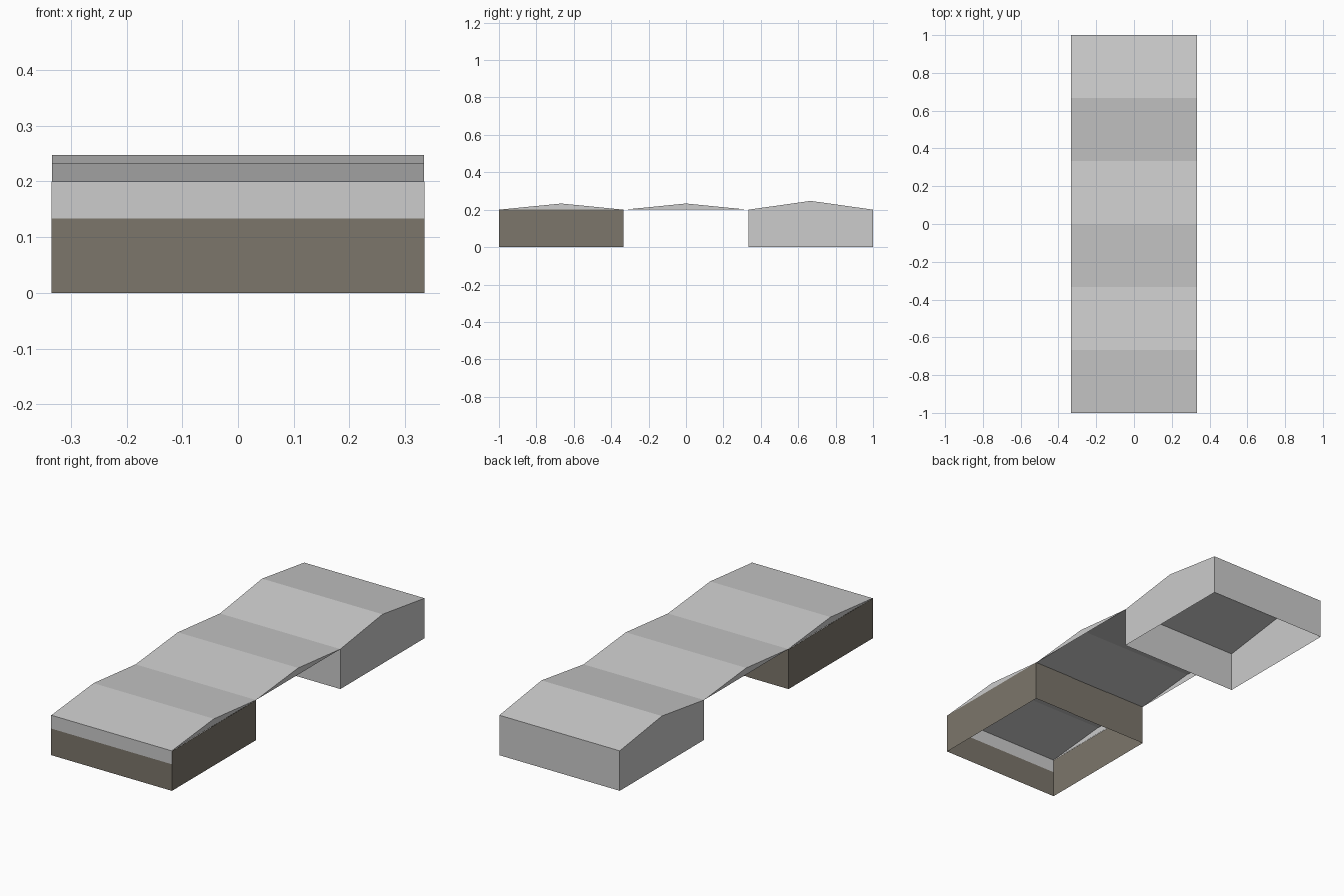
import bpy

if "Cube" in bpy.data.objects:
    bpy.data.objects.remove(bpy.data.objects["Cube"])

W = 1 / 3      # half width and half depth of each bay
H = 0.2        # wall height
TRIM = 0.133   # bottom of the grey band on the front wall


def material(name, rgb):
    m = bpy.data.materials.new(name)
    m.diffuse_color = (*rgb, 1)
    m.use_nodes = True
    m.node_tree.nodes["Principled BSDF"].inputs["Base Color"].default_value = m.diffuse_color
    return m


grey = material("light_grey", (0.604, 0.604, 0.604))
brown = material("dark_taupe", (0.202, 0.181, 0.147))


def mesh_object(name, verts, faces, mat):
    me = bpy.data.meshes.new(name)
    me.from_pydata(verts, [], faces)
    me.materials.append(mat)
    ob = bpy.data.objects.new(name, me)
    bpy.context.collection.objects.link(ob)
    return ob


def wall(name, a, b, z0, z1, mat):
    """Single upright sheet from plan point a to b, facing right of a->b."""
    mesh_object(name, [(*a, z0), (*b, z0), (*b, z1), (*a, z1)], [(0, 1, 2, 3)], mat)


def roof(name, yc, ridge):
    """Gabled roof shell, open underneath."""
    verts = [(x, y, z) for x in (-W, W)
             for y, z in ((yc - W, H), (yc, ridge), (yc + W, H))]
    mesh_object(name, verts, [(0, 3, 4, 1), (1, 4, 5, 2), (0, 1, 2), (3, 5, 4)], grey)


# Roofs of the three bays
roof("front_roof", -2 * W, 0.233)
roof("middle_roof", 0, 0.233)
roof("back_roof", 2 * W, 0.247)

# Back bay: four grey walls, open below
y0, y1 = W, 1
wall("back_bay_front_wall", (-W, y0), (W, y0), 0, H, grey)
wall("back_bay_right_wall", (W, y0), (W, y1), 0, H, grey)
wall("back_bay_back_wall", (W, y1), (-W, y1), 0, H, grey)
wall("back_bay_left_wall", (-W, y1), (-W, y0), 0, H, grey)

# Front bay: taupe walls, with a grey band along the top of the front
B = W + 0.001
y0, y1 = -1, -W
wall("front_bay_front_wall", (-B, y0), (B, y0), 0, TRIM, brown)
wall("front_bay_front_band", (-B, y0), (B, y0), TRIM, H, grey)
wall("front_bay_right_wall", (B, y0), (B, y1), 0, H, brown)
wall("front_bay_left_wall", (-B, y1), (-B, y0), 0, H, brown)

# Rear wall of the front bay in three panels, the middle one barely recessed
for i in range(3):
    xa = B - i * 2 * B / 3
    y = y1 - (0.002 if i == 1 else 0)
    wall("front_bay_rear_panel", (xa, y), (xa - 2 * B / 3, y), 0, H, brown)
